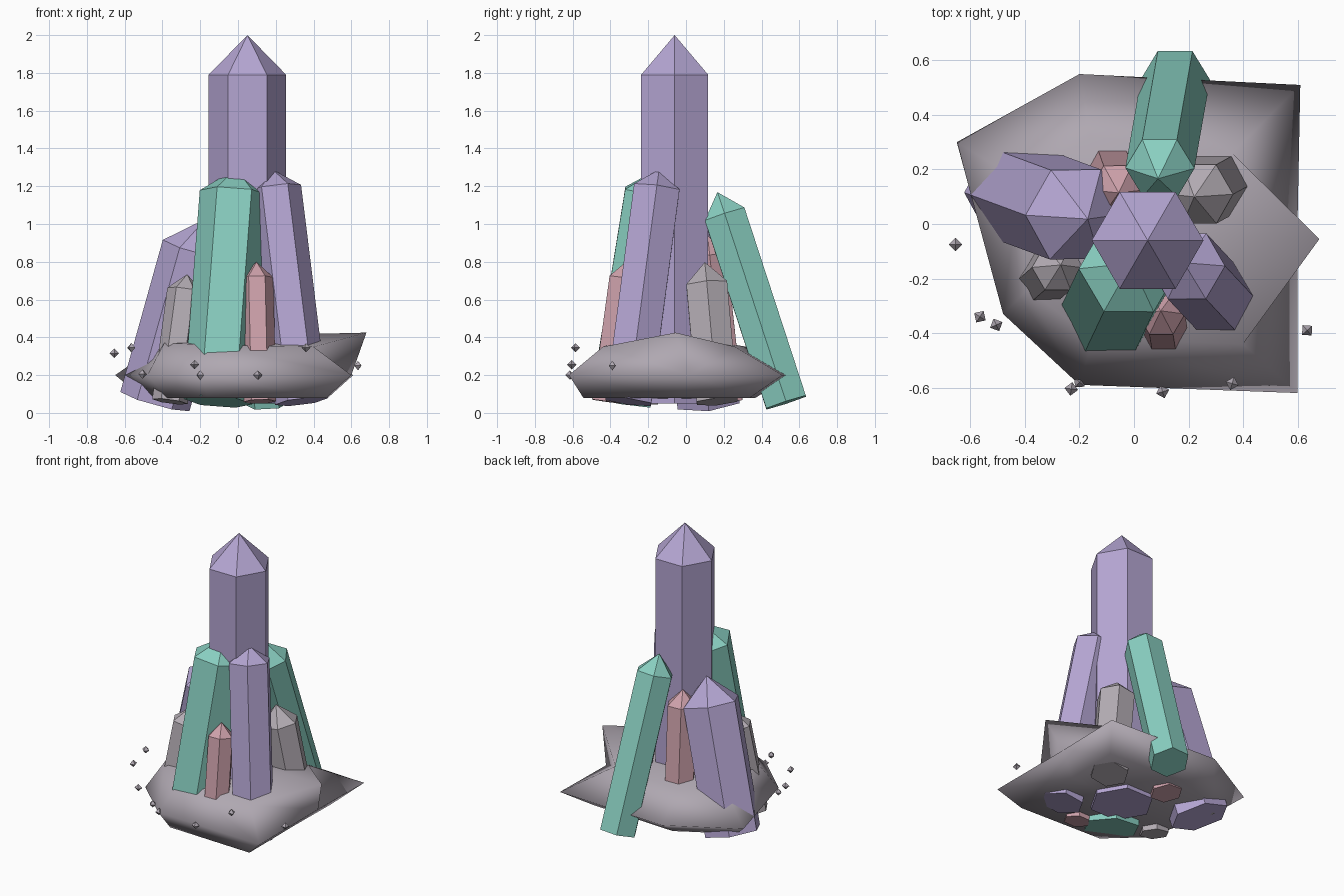
import bpy, bmesh, math
from mathutils import Vector, Matrix

if "Cube" in bpy.data.objects:
    bpy.data.objects.remove(bpy.data.objects["Cube"])


def make_material(name, rgb):
    mat = bpy.data.materials.new(name)
    mat.use_nodes = True
    mat.diffuse_color = (*rgb, 1)
    mat.node_tree.nodes["Principled BSDF"].inputs["Base Color"].default_value = (*rgb, 1)
    return mat


purple = make_material("purple crystal", (0.46, 0.38, 0.65))
green = make_material("green crystal", (0.25, 0.62, 0.53))
pink = make_material("pink crystal", (0.62, 0.36, 0.41))
grey = make_material("grey crystal", (0.46, 0.42, 0.46))
stone = make_material("rock grey", (0.43, 0.39, 0.44))


def finish(bm, name, mat, smooth=False):
    bmesh.ops.recalc_face_normals(bm, faces=bm.faces)
    for f in bm.faces:
        f.smooth = smooth
    mesh = bpy.data.meshes.new(name)
    bm.to_mesh(mesh)
    bm.free()
    mesh.materials.append(mat)
    obj = bpy.data.objects.new(name, mesh)
    bpy.context.collection.objects.link(obj)
    return obj


def bridge(bm, low, high):
    n = len(low)
    for i in range(n):
        j = (i + 1) % n
        bm.faces.new((low[i], low[j], high[j], high[i]))


def fan(bm, ring, point):
    tip = bm.verts.new(point)
    for i in range(len(ring)):
        bm.faces.new((ring[i], ring[(i + 1) % len(ring)], tip))


# Six-sided prism with a pointed end, leaning from its base to its shoulder
def crystal(name, mat, base, shoulder, radius, tip):
    base, shoulder = Vector(base), Vector(shoulder)
    axis = shoulder - base
    bm = bmesh.new()

    def hexagon(z):
        return [bm.verts.new((radius * math.cos(i * math.pi / 3),
                              radius * math.sin(i * math.pi / 3), z)) for i in range(6)]
    low, high = hexagon(0), hexagon(axis.length)
    bridge(bm, low, high)
    bm.faces.new(low)
    fan(bm, high, (0, 0, axis.length + tip))
    turn = Vector((0, 0, 1)).rotation_difference(axis).to_matrix().to_4x4()
    bm.transform(Matrix.Translation(base) @ turn)
    return finish(bm, name, mat)


# Crystal cluster
crystal("main_crystal", purple, (0.05, -0.06, 0.05), (0.05, -0.06, 1.79), 0.205, 0.21)
crystal("left_purple_crystal", purple, (-0.44, 0.118, 0.06), (-0.215, 0.035, 0.865), 0.19, 0.17)
crystal("right_purple_crystal", purple, (0.335, -0.305, 0.06), (0.195, -0.155, 1.19), 0.14, 0.1)
crystal("front_green_crystal", green, (-0.105, -0.345, 0.06), (-0.02, -0.165, 1.165), 0.183, 0.13)
crystal("back_green_crystal", green, (0.152, 0.53, 0.055), (0.095, 0.205, 1.05), 0.127, 0.125)
crystal("front_pink_crystal", pink, (0.115, -0.42, 0.06), (0.1, -0.33, 0.715), 0.087, 0.085)
crystal("back_pink_crystal", pink, (-0.09, 0.21, 0.06), (-0.06, 0.125, 0.84), 0.103, 0.1)
crystal("left_grey_crystal", grey, (-0.36, -0.23, 0.06), (-0.28, -0.16, 0.65), 0.095, 0.085)
crystal("right_grey_crystal", grey, (0.34, 0.165, 0.06), (0.24, 0.11, 0.68), 0.125, 0.12)

# Rock base: rough slab with a jagged rim and a raised top
rim_points = [(-0.65, 0.3), (-0.2, 0.55), (0.61, 0.51), (0.6, 0.02),
              (0.6, -0.62), (-0.2, -0.59), (-0.48, -0.33)]
top_points = [(-0.42, 0.16, 0.36), (-0.16, 0.32, 0.35), (0.36, 0.26, 0.35), (0.68, -0.055, 0.425),
              (0.4, -0.44, 0.35), (-0.15, -0.42, 0.36), (-0.39, -0.24, 0.37)]
bm = bmesh.new()
bottom = [bm.verts.new((x * 0.78, y * 0.78 - 0.06, 0.08)) for x, y in rim_points]
rim = [bm.verts.new((x, y, 0.2)) for x, y in rim_points]
top = [bm.verts.new(p) for p in top_points]
bridge(bm, bottom, rim)
bridge(bm, rim, top)
fan(bm, top, (0.05, -0.03, 0.41))
fan(bm, bottom, (0, -0.06, 0.075))
finish(bm, "rock_base", stone, smooth=True)

# Loose chips floating around the rock
chips = [(-0.655, -0.075, 0.315), (-0.565, -0.34, 0.345), (-0.505, -0.37, 0.205),
         (-0.23, -0.605, 0.255), (-0.2, -0.58, 0.2), (0.105, -0.615, 0.2),
         (0.36, -0.585, 0.345), (0.635, -0.39, 0.25)]
for n, spot in enumerate(chips):
    bm = bmesh.new()
    ring = [bm.verts.new((0.025 * math.cos(a), 0.025 * math.sin(a), 0))
            for a in (n + i * math.pi / 2 for i in range(4))]
    fan(bm, ring, (0, 0, 0.025))
    fan(bm, ring, (0, 0, -0.025))
    bm.transform(Matrix.Translation(spot))
    finish(bm, f"chip_{n + 1}", stone)
